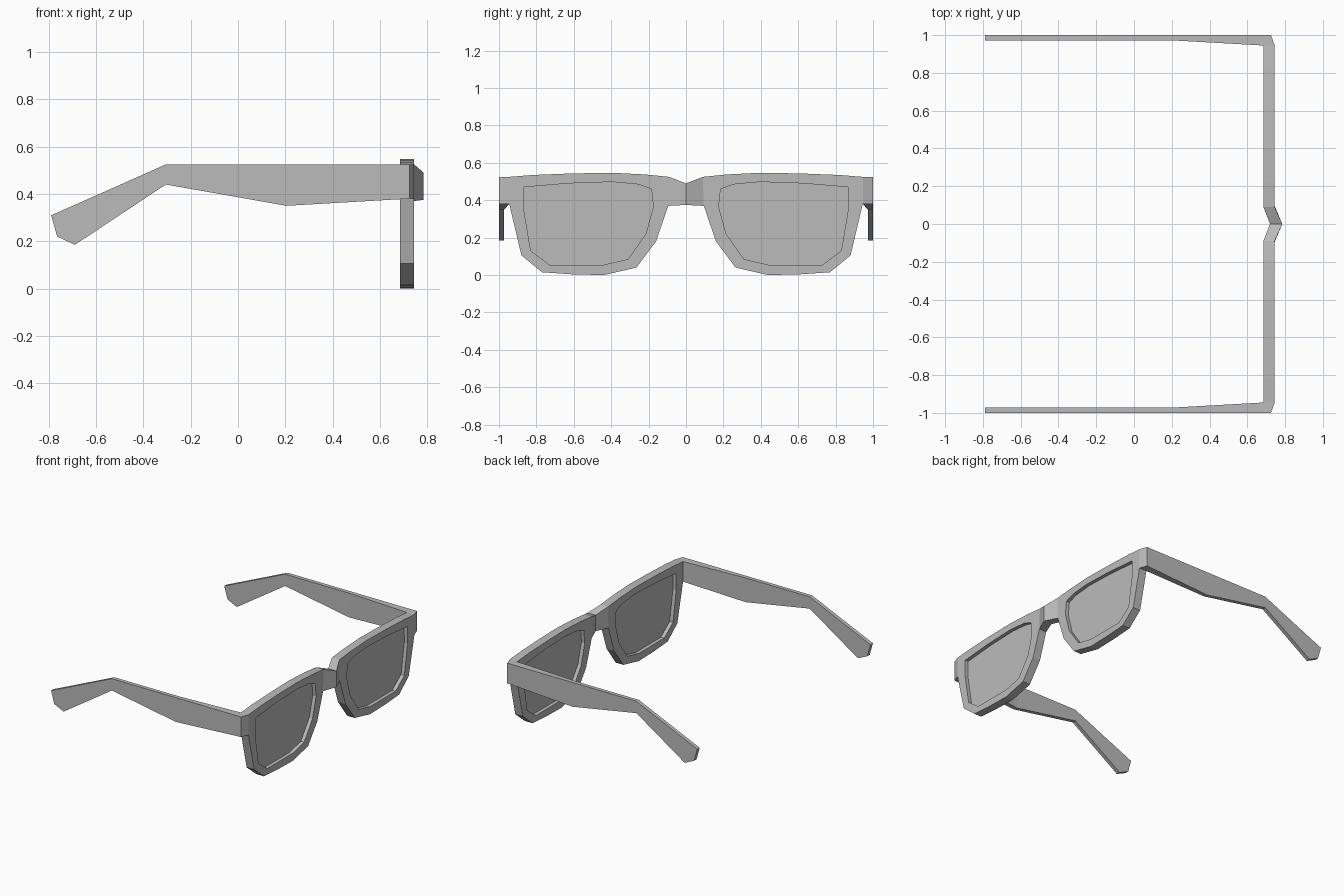
import bpy
import bmesh
from mathutils import Vector
from mathutils.geometry import tessellate_polygon

cube = bpy.data.objects.get("Cube")
if cube:
    bpy.data.objects.remove(cube, do_unlink=True)

grey = bpy.data.materials.new("plain_grey")
grey.use_nodes = True
grey.diffuse_color = (0.5, 0.5, 0.5, 1)
grey.node_tree.nodes["Principled BSDF"].inputs["Base Color"].default_value = (0.5, 0.5, 0.5, 1)


def make_object(name, verts, faces, mirrored=True):
    mesh = bpy.data.meshes.new(name)
    mesh.from_pydata(verts, [], faces)
    bm = bmesh.new()
    bm.from_mesh(mesh)
    bmesh.ops.remove_doubles(bm, verts=bm.verts, dist=0.0005)
    bmesh.ops.recalc_face_normals(bm, faces=bm.faces)
    bm.to_mesh(mesh)
    bm.free()
    mesh.materials.append(grey)
    obj = bpy.data.objects.new(name, mesh)
    bpy.context.collection.objects.link(obj)
    if mirrored:
        mod = obj.modifiers.new("mirror", "MIRROR")
        mod.use_axis = (False, True, False)
        mod.use_mirror_merge = False
    return obj


def plate(name, loops, x_back, x_front):
    """Flat plate from an outline and optional holes, given as (y, z) points."""
    points = [p for loop in loops for p in loop]
    n = len(points)
    tris = tessellate_polygon([[Vector((y, z, 0)) for y, z in loop] for loop in loops])
    verts = [(x, y, z) for x in (x_back, x_front) for y, z in points]
    faces = [tuple(t) for t in tris] + [tuple(i + n for i in reversed(t)) for t in tris]
    start = 0
    for loop in loops:
        for i in range(len(loop)):
            a, b = start + i, start + (i + 1) % len(loop)
            faces.append((a, b, b + n, a + n))
        start += len(loop)
    return make_object(name, verts, faces)


def loft(name, sections, mirrored=True):
    """Skin a row of four-cornered cross-sections."""
    verts = [v for s in sections for v in s]
    last = len(verts) - 4
    faces = [(0, 1, 2, 3), (last + 3, last + 2, last + 1, last)]
    for s in range(0, last, 4):
        for i in range(4):
            j = (i + 1) % 4
            faces.append((s + i, s + j, s + j + 4, s + i + 4))
    return make_object(name, verts, faces, mirrored)


BACK, FRONT = 0.685, 0.745

# Rims with lens openings
rim = [(0.09, 0.525), (0.22, 0.538), (0.40, 0.547), (0.62, 0.543), (0.82, 0.535),
       (0.945, 0.525), (0.945, 0.38), (0.88, 0.105), (0.77, 0.015), (0.61, 0.004),
       (0.44, 0.0), (0.265, 0.04), (0.16, 0.18), (0.095, 0.37)]
opening = [(0.175, 0.365), (0.185, 0.46), (0.255, 0.485), (0.395, 0.498),
           (0.63, 0.49), (0.865, 0.47), (0.867, 0.35), (0.83, 0.13),
           (0.73, 0.055), (0.44, 0.055), (0.31, 0.085), (0.215, 0.22)]
plate("rims", [rim, opening], BACK, FRONT)

# Lenses set halfway into the rims
plate("lenses", [opening], 0.711, 0.719)


# Nose bridge, pushed forward in the middle
def bridge_section(side):
    if side == 0:
        return [(0.72, 0, 0.375), (0.785, 0, 0.375), (0.785, 0, 0.49), (0.72, 0, 0.49)]
    low, high = 0.095 * side, 0.09 * side
    return [(BACK, low, 0.37), (FRONT, low, 0.37), (FRONT, high, 0.525), (BACK, high, 0.525)]


loft("nose_bridge", [bridge_section(s) for s in (-1, 0, 1)], mirrored=False)


# Temple arms: top and bottom (x, z) points, then the inner side's y
def arm_section(top, bottom, inner):
    return [(top[0], 1, top[1]), (top[0], inner, top[1]),
            (bottom[0], inner, bottom[1]), (bottom[0], 1, bottom[1])]


arm = [arm_section((-0.79, 0.31), (-0.765, 0.22), 0.972),
       arm_section((-0.69, 0.354), (-0.69, 0.185), 0.972),
       arm_section((-0.305, 0.525), (-0.305, 0.44), 0.972),
       arm_section((0.205, 0.525), (0.205, 0.35), 0.972)]
# Bevelled corner joining each arm to its rim
for outer in ((0.725, 1), (FRONT, 0.945)):
    arm.append([(*outer, 0.525), (BACK, 0.945, 0.525), (BACK, 0.945, 0.38), (*outer, 0.38)])
loft("temple_arms", arm)
